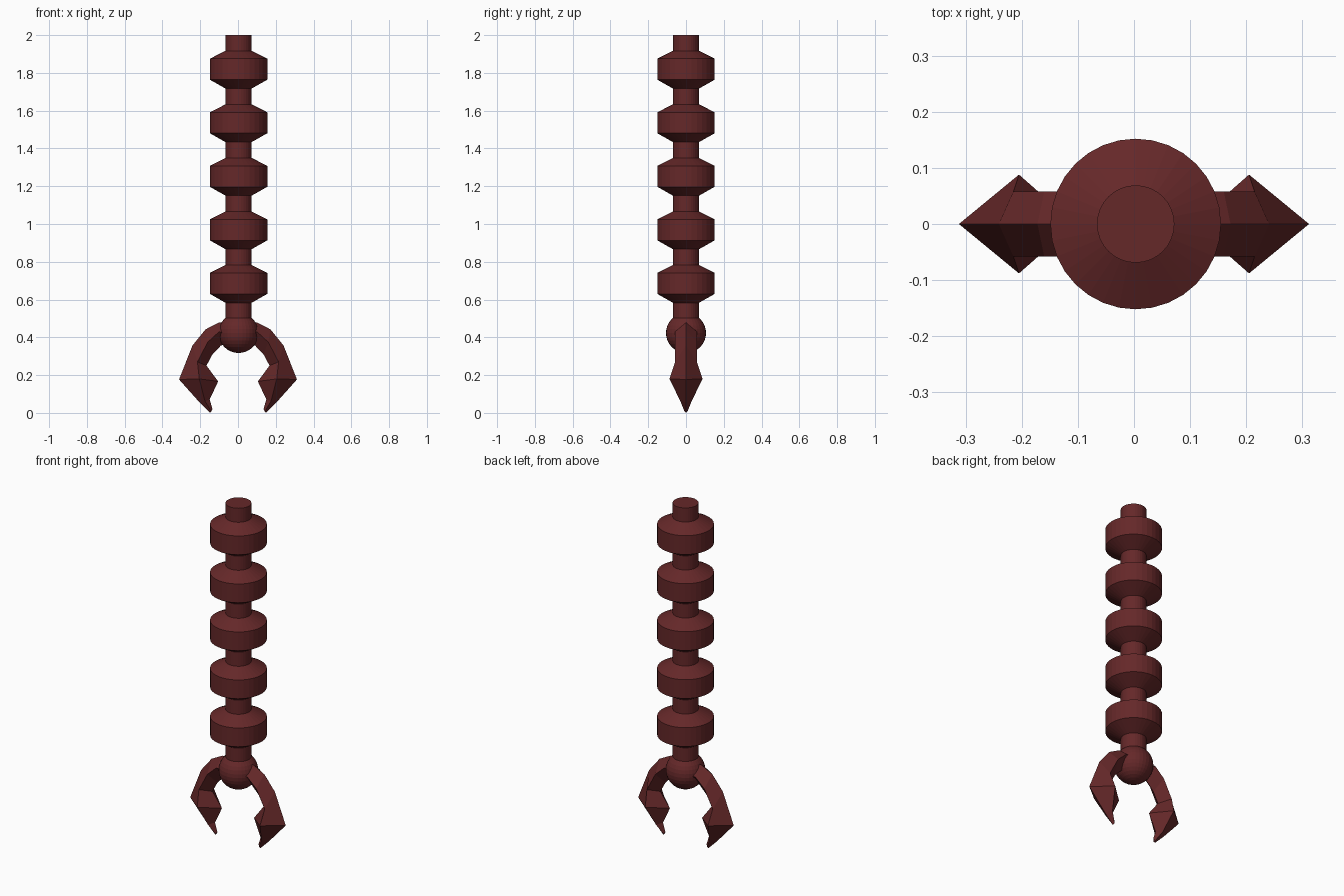
import bpy
import bmesh
from math import cos, sin, tau

cube = bpy.data.objects.get("Cube")
if cube:
    bpy.data.objects.remove(cube, do_unlink=True)

# Single dark red finish
red = bpy.data.materials.new("dark_red")
red.use_nodes = True
colour = (0.13, 0.021, 0.022, 1)
red.diffuse_color = colour
red.node_tree.nodes["Principled BSDF"].inputs["Base Color"].default_value = colour

AXIS_X = 0.003
SIDES = 32


def finish(bm, name, x=0.0, z=0.0):
    bmesh.ops.recalc_face_normals(bm, faces=bm.faces[:])
    mesh = bpy.data.meshes.new(name)
    bm.to_mesh(mesh)
    bm.free()
    mesh.materials.append(red)
    obj = bpy.data.objects.new(name, mesh)
    obj.location = (x, 0, z)
    bpy.context.collection.objects.link(obj)
    return obj


def loft(rings):
    """Skin closed rings of points and cap both ends."""
    bm = bmesh.new()
    loops = [[bm.verts.new(p) for p in ring] for ring in rings]
    n = len(loops[0])
    for a, b in zip(loops, loops[1:]):
        for i in range(n):
            j = (i + 1) % n
            bm.faces.new((a[i], a[j], b[j], b[i]))
    bm.faces.new(loops[0])
    bm.faces.new(loops[-1])
    return bm


def lathe(name, profile, z=0.0):
    angles = [tau * i / SIDES for i in range(SIDES)]
    rings = [[(r * cos(a), r * sin(a), h) for a in angles] for r, h in profile]
    return finish(loft(rings), name, AXIS_X, z)


# Central rod
lathe("rod", [(0.069, 0.43), (0.069, 2.0)])

# Five bevelled discs along the rod
disc = [(0.069, -0.1), (0.152, -0.053), (0.152, 0.058), (0.069, 0.1)]
for k in range(5):
    lathe(f"disc_{k + 1}", disc, 1.817 - 0.2835 * k)

# Ball joint
bm = bmesh.new()
bmesh.ops.create_uvsphere(bm, u_segments=SIDES, v_segments=16, radius=0.106)
finish(bm, "ball_joint", AXIS_X, 0.423)

# Claw sections: outer x z, side x z, half width, inner x z
SECTIONS = [
    (0.05, 0.48, 0.04, 0.42, 0.058, 0.04, 0.37),
    (0.103, 0.478, 0.10, 0.43, 0.058, 0.09, 0.357),
    (0.172, 0.442, 0.16, 0.375, 0.058, 0.135, 0.31),
    (0.241, 0.357, 0.215, 0.27, 0.058, 0.167, 0.25),
    (0.312, 0.177, 0.205, 0.18, 0.088, 0.105, 0.167),
    (0.205, 0.057, 0.175, 0.063, 0.03, 0.15, 0.071),
    (0.148, 0.0, 0.142, 0.008, 0.008, 0.135, 0.02),
]
for name, side in (("left_claw", 1), ("right_claw", -1)):
    rings = [
        [(side * ox, 0, oz), (side * sx, w, sz), (side * ix, 0, iz), (side * sx, -w, sz)]
        for ox, oz, sx, sz, w, ix, iz in SECTIONS
    ]
    finish(loft(rings), name)
